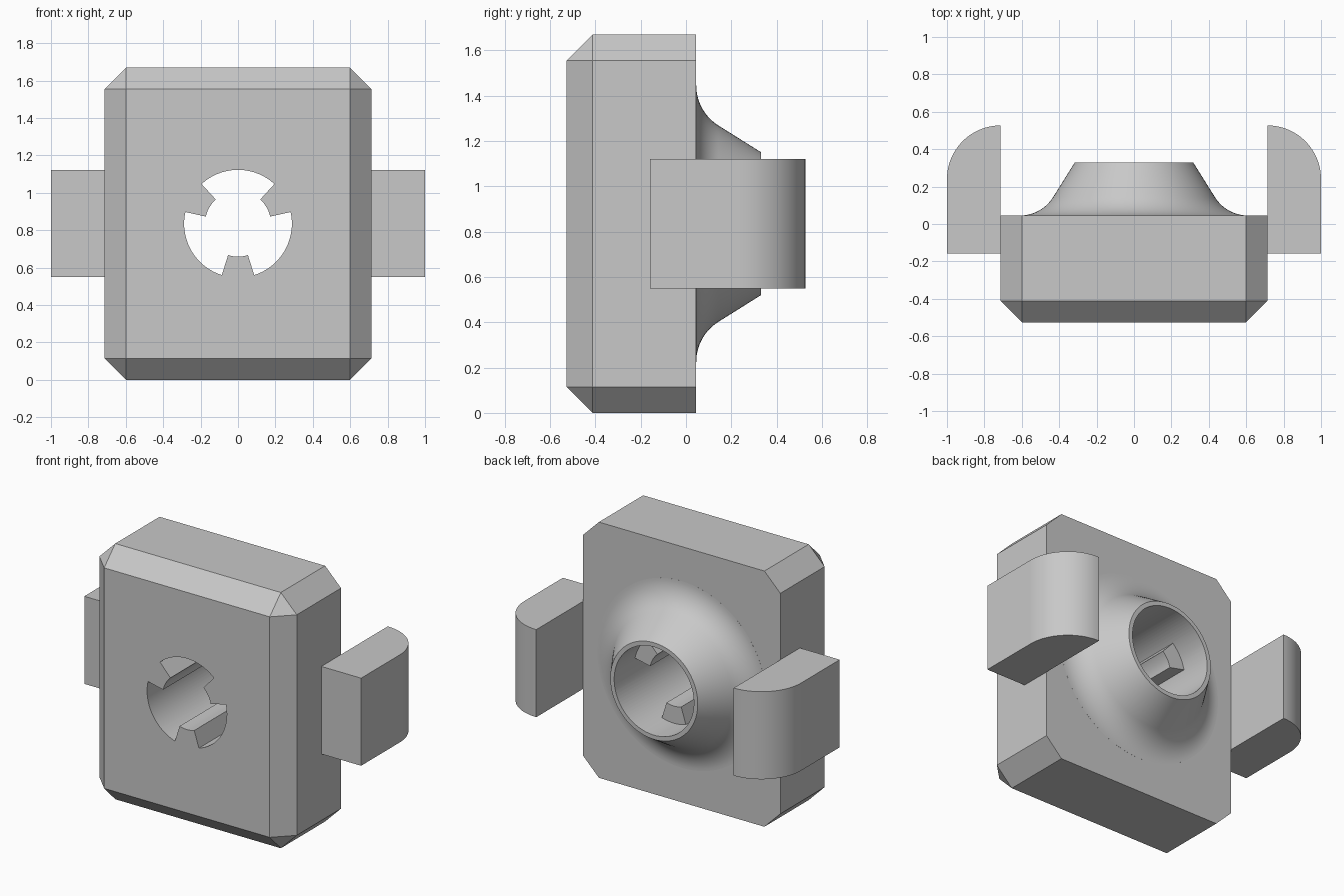
import bpy, bmesh
from math import sin, cos, radians, pi
from mathutils import Vector, Matrix

cube = bpy.data.objects.get("Cube")
if cube:
    bpy.data.objects.remove(cube, do_unlink=True)

MID_Z = 0.835                   # height of the bore axis
FRONT, BACK = -0.527, 0.045     # body depth
BORE, RIM_Y = 0.288, 0.33
SEGMENTS = 96

grey = bpy.data.materials.new("plain grey")
grey.use_nodes = True
grey.diffuse_color = (0.58, 0.58, 0.58, 1)
grey.node_tree.nodes["Principled BSDF"].inputs["Base Color"].default_value = grey.diffuse_color


def make_object(name, bm):
    bmesh.ops.recalc_face_normals(bm, faces=bm.faces)
    mesh = bpy.data.meshes.new(name)
    bm.to_mesh(mesh)
    bm.free()
    mesh.materials.append(grey)
    obj = bpy.data.objects.new(name, mesh)
    bpy.context.collection.objects.link(obj)
    return obj


def prism(name, points, offset):
    """Extrude a closed outline of 3D points along an offset."""
    bm = bmesh.new()
    face = bm.faces.new([bm.verts.new(p) for p in points])
    moved = bmesh.ops.extrude_face_region(bm, geom=[face])["geom"]
    verts = [g for g in moved if isinstance(g, bmesh.types.BMVert)]
    bmesh.ops.translate(bm, verts=verts, vec=offset)
    return make_object(name, bm)


def activate(obj):
    bpy.ops.object.select_all(action='DESELECT')
    obj.select_set(True)
    bpy.context.view_layer.objects.active = obj


def combine(target, tool, operation):
    """Apply a boolean and discard the tool."""
    mod = target.modifiers.new(operation, 'BOOLEAN')
    mod.operation, mod.object, mod.solver = operation, tool, 'EXACT'
    activate(target)
    bpy.ops.object.modifier_apply(modifier=mod.name)
    bpy.data.objects.remove(tool, do_unlink=True)


def smooth(obj):
    activate(obj)
    bpy.ops.object.shade_smooth_by_angle(angle=radians(30))
    # Keep the big planar faces perfectly flat
    for face in obj.data.polygons:
        if face.area > 0.1:
            face.use_smooth = False


def ring_point(radius, degrees, y):
    a = radians(degrees)
    return (radius * cos(a), y, MID_Z + radius * sin(a))


# Body block, chamfered on every edge except around the back face
bm = bmesh.new()
bmesh.ops.create_cube(bm, size=1)
bmesh.ops.scale(bm, verts=bm.verts, vec=(1.426, BACK - FRONT, 2 * MID_Z))
bmesh.ops.translate(bm, verts=bm.verts, vec=(0, (FRONT + BACK) / 2, MID_Z))
edges = [e for e in bm.edges if any(v.co.y < 0 for v in e.verts)]
bmesh.ops.bevel(bm, geom=edges, offset=0.115, offset_type='OFFSET',
                segments=1, profile=0.5, affect='EDGES')
body = make_object("body", bm)

# Flared collar: a cone meeting the back face in a fillet
slope, fillet = radians(57.9), 0.209
base_y = BACK + 0.0003
profile = [(0, 0), (0.61, 0)]
for i in range(15):
    a = slope * i / 14
    profile.append((0.61 - fillet * sin(a), base_y + fillet * (1 - cos(a))))
profile += [(0.316, RIM_Y), (0, RIM_Y)]
bm = bmesh.new()
verts = [bm.verts.new((r, y, MID_Z)) for r, y in profile]
edges = [bm.edges.new(pair) for pair in zip(verts, verts[1:])]
bmesh.ops.spin(bm, geom=verts + edges, cent=(0, 0, MID_Z), axis=(0, 1, 0),
               angle=2 * pi, steps=SEGMENTS, use_duplicate=False)
bmesh.ops.remove_doubles(bm, verts=bm.verts, dist=0.0001)
collar = make_object("collar", bm)
combine(body, collar, 'UNION')

# Bore with three keys left standing inside its front part
bore = prism("bore_cutter",
             [ring_point(BORE, 360 * i / SEGMENTS, -0.7) for i in range(SEGMENTS)],
             (0, 1.3, 0))
for direction in (30, 150, 270):
    inner = [ring_point(0.176, direction - 17.5 + 3.5 * i, -0.8) for i in range(11)]
    outer = [ring_point(0.35, direction + 17.5 - 3.5 * i, -0.8) for i in range(11)]
    key = prism("key", inner + outer, (0, 0.925, 0))
    combine(bore, key, 'DIFFERENCE')
combine(body, bore, 'DIFFERENCE')
smooth(body)

# Side lugs, rounded at the outer back corner
for name, side in (("left_lug", 1), ("right_lug", -1)):
    radius = 0.287
    outline = [(0.713, -0.158), (1, -0.158)]
    for i in range(25):
        a = pi / 2 * i / 24
        outline.append((0.713 + radius * cos(a), 0.24 + radius * sin(a)))
    lug = prism(name, [(side * x, y, MID_Z - 0.286) for x, y in outline], (0, 0, 0.572))
    smooth(lug)
